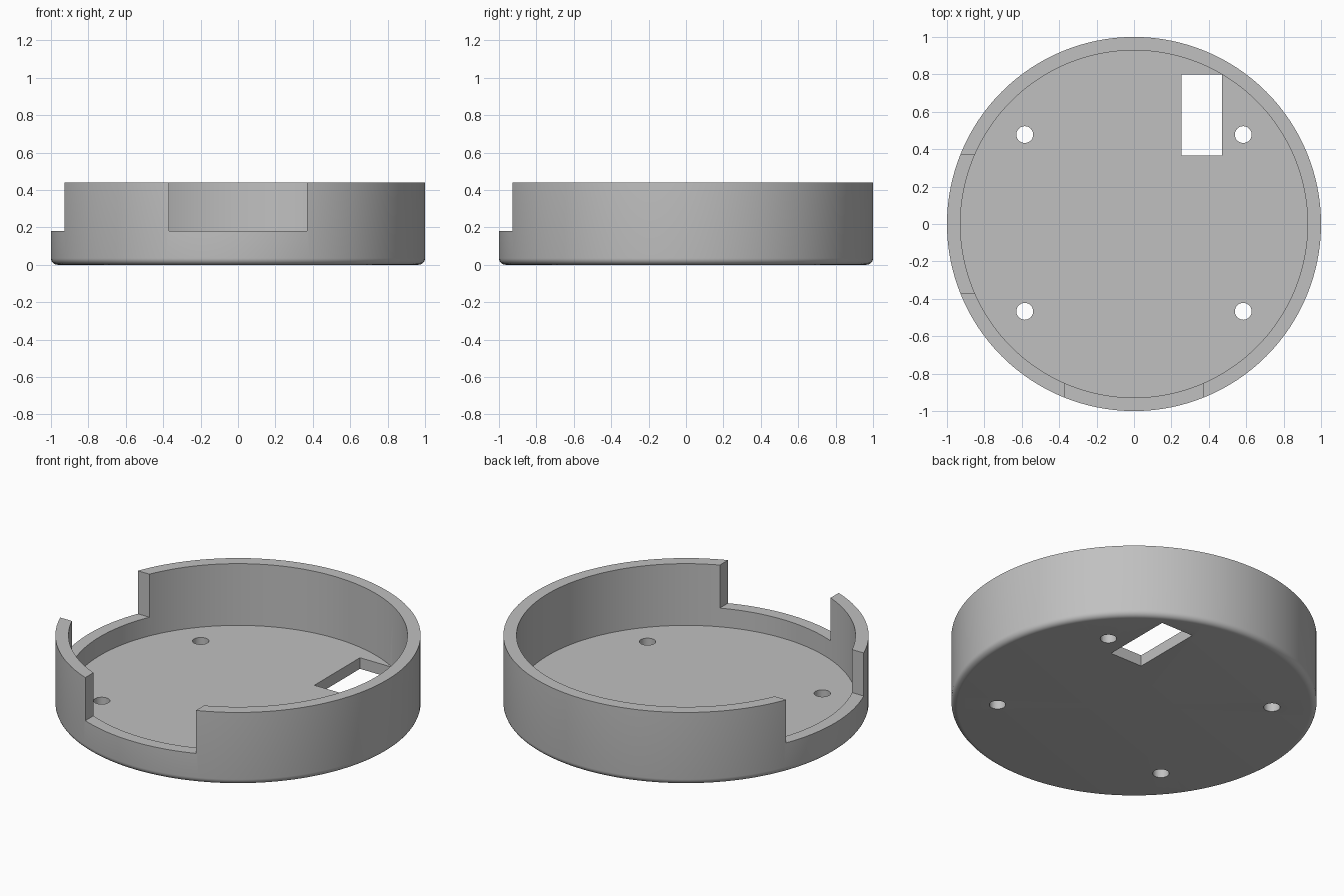
import bpy
import bmesh
from math import cos, sin, pi, radians
from mathutils import Matrix, Vector

HEIGHT, FLOOR, INNER, FILLET = 0.44, 0.067, 0.928, 0.035
SEGMENTS = 128

cube = bpy.data.objects.get("Cube")
if cube:
    bpy.data.objects.remove(cube, do_unlink=True)

grey = bpy.data.materials.new("plain grey")
grey.use_nodes = True
colour = (0.53, 0.53, 0.53, 1)
grey.diffuse_color = colour
grey.node_tree.nodes["Principled BSDF"].inputs["Base Color"].default_value = colour


def add_object(name, bm):
    bmesh.ops.recalc_face_normals(bm, faces=bm.faces)
    mesh = bpy.data.meshes.new(name)
    bm.to_mesh(mesh)
    bm.free()
    mesh.materials.append(grey)
    obj = bpy.data.objects.new(name, mesh)
    bpy.context.collection.objects.link(obj)
    return obj


def box(x0, x1, y0, y1, z0, z1):
    bm = bmesh.new()
    place = Matrix.Translation(((x0 + x1) / 2, (y0 + y1) / 2, (z0 + z1) / 2))
    size = Matrix.Diagonal((x1 - x0, y1 - y0, z1 - z0, 1))
    bmesh.ops.create_cube(bm, size=1, matrix=place @ size)
    return bm


def drill(x, y, radius):
    bm = bmesh.new()
    bmesh.ops.create_cone(bm, cap_ends=True, segments=32, radius1=radius,
                          radius2=radius, depth=1, matrix=Matrix.Translation((x, y, 0)))
    return bm


def cut(target, bm):
    cutter = add_object("cutter", bm)
    cutter.hide_render = True
    mod = target.modifiers.new("cut", "BOOLEAN")
    mod.operation, mod.solver, mod.object = "DIFFERENCE", "EXACT", cutter
    bpy.ops.object.modifier_apply(modifier=mod.name)
    bpy.data.objects.remove(cutter, do_unlink=True)


# Round tray: lathed profile with a filleted bottom edge
profile = [(0, 0)]
for i in range(7):
    a = i / 6 * pi / 2
    profile.append((1 - FILLET + FILLET * sin(a), FILLET - FILLET * cos(a)))
profile += [(1, HEIGHT), (INNER, HEIGHT), (INNER, FLOOR), (0, FLOOR)]
bm = bmesh.new()
verts = [bm.verts.new((r, 0, z)) for r, z in profile]
edges = [bm.edges.new(pair) for pair in zip(verts, verts[1:])]
bmesh.ops.spin(bm, geom=verts + edges, cent=(0, 0, 0), axis=(0, 0, 1),
               angle=2 * pi, steps=SEGMENTS, use_duplicate=False)
bmesh.ops.remove_doubles(bm, verts=bm.verts, dist=0.0001)
tray = add_object("round_tray", bm)
bpy.context.view_layer.objects.active = tray
tray.select_set(True)

# Wall notches on the front and right
cut(tray, box(-0.37, 0.37, -1.2, -0.6, 0.18, 0.6))
cut(tray, box(-1.2, -0.6, -0.37, 0.37, 0.18, 0.6))

# Rectangular floor opening
cut(tray, box(0.255, 0.47, 0.365, 0.8, -0.2, 0.2))

# Four screw holes
for x in (-0.584, 0.584):
    for y in (-0.467, 0.478):
        cut(tray, drill(x, y, 0.045))

bpy.ops.object.shade_smooth_by_angle(angle=radians(30))
